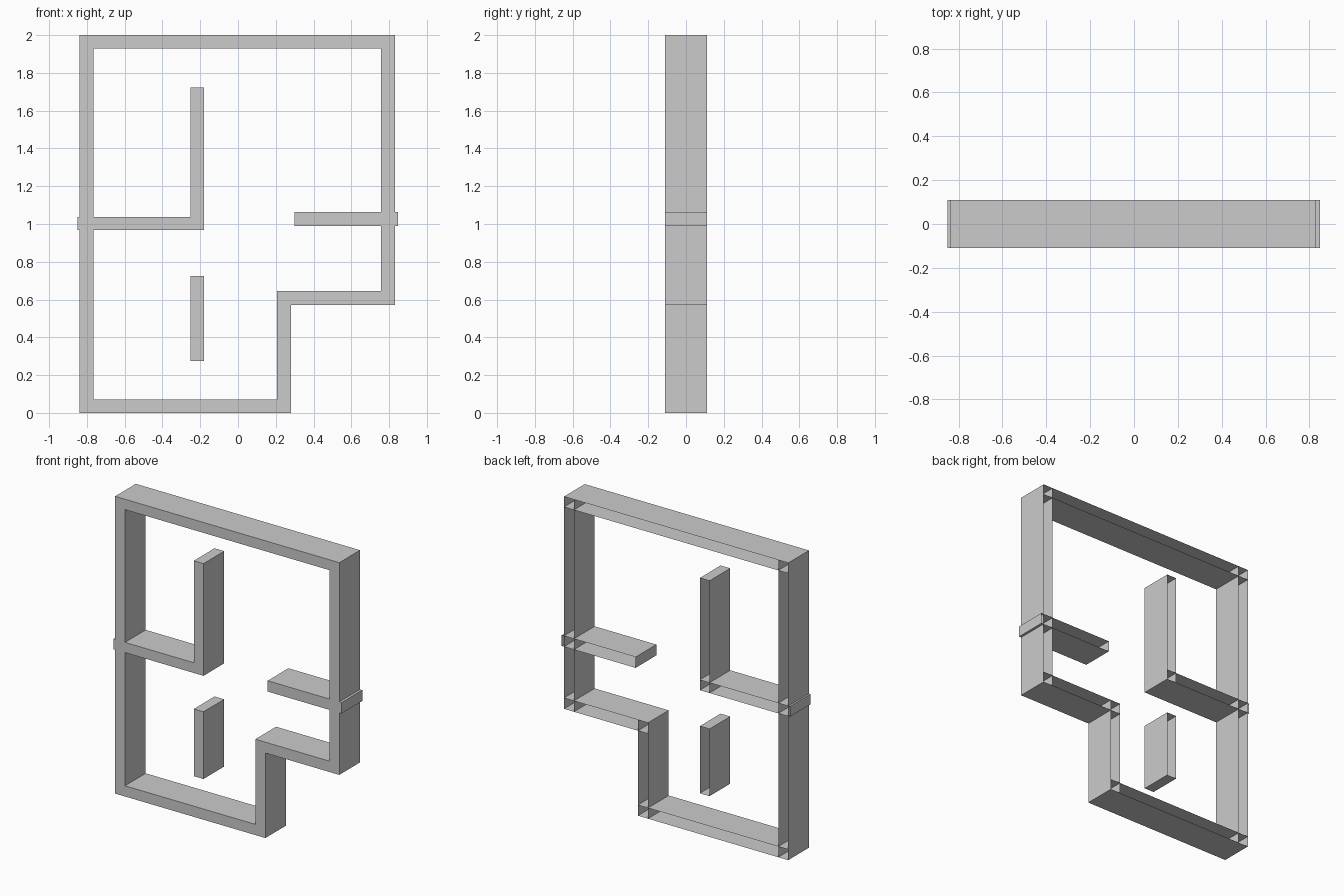
import bpy
import bmesh

if "Cube" in bpy.data.objects:
    bpy.data.objects.remove(bpy.data.objects["Cube"])

HALF_DEPTH = 0.11


def wall(name, x0, x1, z0, z1):
    """Box-shaped wall segment, open at the back (+y)."""
    bm = bmesh.new()
    bmesh.ops.create_cube(bm, size=1)
    for v in bm.verts:
        v.co.x = x1 if v.co.x > 0 else x0
        v.co.y = HALF_DEPTH if v.co.y > 0 else -HALF_DEPTH
        v.co.z = z1 if v.co.z > 0 else z0
    bm.normal_update()
    back = [f for f in bm.faces if f.normal.y > 0.9]
    bmesh.ops.delete(bm, geom=back, context='FACES_ONLY')
    mesh = bpy.data.meshes.new(name)
    bm.to_mesh(mesh)
    bm.free()
    obj = bpy.data.objects.new(name, mesh)
    bpy.context.collection.objects.link(obj)
    return obj


# Outer frame with a stepped lower right corner
wall("top_wall", -0.838, 0.831, 1.93, 2.0)
wall("left_wall", -0.838, -0.764, 0.0, 2.0)
wall("right_wall", 0.757, 0.831, 0.572, 2.0)
wall("step_ledge", 0.206, 0.831, 0.572, 0.645)
wall("step_riser", 0.206, 0.281, 0.0, 0.645)
wall("bottom_wall", -0.838, 0.281, 0.0, 0.072)

# Inner partitions, the shelves poke slightly through the frame
wall("left_shelf", -0.85, -0.18, 0.968, 1.037)
wall("upper_divider", -0.252, -0.18, 0.968, 1.723)
wall("lower_divider", -0.252, -0.18, 0.274, 0.726)
wall("right_shelf", 0.298, 0.848, 0.99, 1.063)
